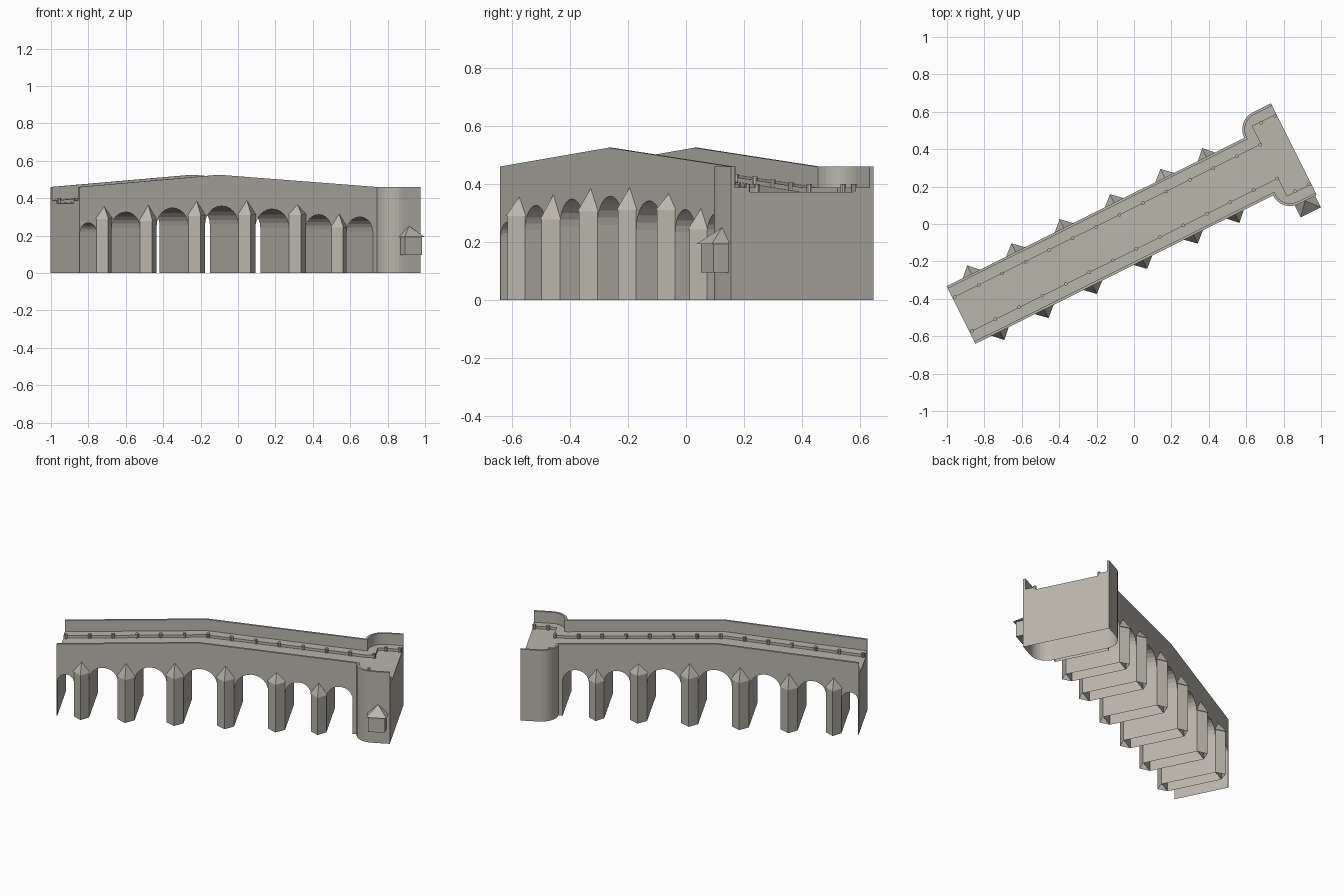
import bpy, bmesh, math
from mathutils import Matrix

if "Cube" in bpy.data.objects:
    bpy.data.objects.remove(bpy.data.objects["Cube"])

# Bridge frame: u along the bridge, v across it, turned in plan
ANG = math.radians(26.5)
VC = -0.023
FRAME = Matrix.Translation((-VC * math.sin(ANG), VC * math.cos(ANG), 0)) @ Matrix.Rotation(ANG, 4, 'Z')
U0, UP, UB, U1 = -1.045, -0.207, 0.733, 0.943   # left end, crest, bastion start, right end
HW, T, R = 0.172, 0.014, 0.102                  # half width, parapet thickness, bastion corner
ROAD, WALK, TOP, RISE = 0.372, 0.388, 0.46, 0.065

stone = bpy.data.materials.new("stone")
stone.diffuse_color = (0.49, 0.465, 0.41, 1)
stone.use_nodes = True
stone.node_tree.nodes["Principled BSDF"].inputs["Base Color"].default_value = stone.diffuse_color


def finish(name, bm, open_base=False):
    bmesh.ops.recalc_face_normals(bm, faces=bm.faces)
    if open_base:
        base = [f for f in bm.faces if all(v.co.z < 1e-4 for v in f.verts)]
        bmesh.ops.delete(bm, geom=base, context='FACES')
    big = [f for f in bm.faces if len(f.verts) > 4]
    bmesh.ops.triangulate(bm, faces=big, ngon_method='EAR_CLIP')
    me = bpy.data.meshes.new(name)
    bm.to_mesh(me)
    bm.free()
    me.materials.append(stone)
    ob = bpy.data.objects.new(name, me)
    ob.matrix_world = FRAME
    bpy.context.collection.objects.link(ob)
    return ob


def prism(bm, pts, a, b, plan=False):
    """Extrude a (u,z) profile across v, or a (u,v) plan up z."""
    def put(p, w):
        return bm.verts.new((p[0], p[1], w) if plan else (p[0], w, p[1]))
    lo = [put(p, a) for p in pts]
    hi = [put(p, b) for p in pts]
    bm.faces.new(lo)
    bm.faces.new(hi[::-1])
    n = len(pts)
    for i in range(n):
        j = (i + 1) % n
        bm.faces.new((lo[i], lo[j], hi[j], hi[i]))


def poly(bm, verts, faces):
    vs = [bm.verts.new(v) for v in verts]
    for f in faces:
        bm.faces.new([vs[i] for i in f])


def road_z(u):
    if u < UP:
        return ROAD + RISE * (u - U0) / (UP - U0)
    return ROAD + RISE * max(0, UB - u) / (UB - UP)


# Arched body: (left, right, crown height) for each arch
arches = [(-1.04, -0.942, 0.268), (-0.852, -0.683, 0.326), (-0.583, -0.394, 0.348),
          (-0.294, -0.094, 0.358), (0.006, 0.208, 0.342), (0.308, 0.462, 0.312),
          (0.552, 0.708, 0.30)]
prof = [(U0, 0)]
for l, r, crown in arches:
    c, rad = (l + r) / 2, (r - l) / 2
    prof.append((l, 0))
    for k in range(13):
        t = math.pi * (1 - k / 12)
        prof.append((c + rad * math.cos(t), crown - rad + rad * math.sin(t)))
    prof.append((r, 0))
prof += [(UB, 0), (UB, ROAD), (UP, ROAD + RISE), (U0, ROAD)]
bm = bmesh.new()
prism(bm, prof, -HW, HW)
finish("arched_body", bm, True)


# Round-cornered bastion outline on the +v side
def corner(rad):
    cu = UB + R
    return [(cu - rad * math.cos(k * math.pi / 16), HW + rad * math.sin(k * math.pi / 16))
            for k in range(9)]


outer = corner(R) + [(U1, HW + R)]
inner = corner(R - T) + [(U1, HW + R - T)]
bm = bmesh.new()
prism(bm, outer + [(u, -v) for u, v in reversed(outer)], 0, ROAD, True)
finish("bastion", bm, True)


# Strip that follows the hump of the deck
def hump(z0, z1, end):
    return [(U0, z0), (UP, z0 + RISE), (UB, z0), (end, z0),
            (end, z1), (UB, z1), (UP, z1 + RISE), (U0, z1)]


KERB, KERB2, UK = 0.101, 0.208, 0.80
for s, side in ((1, "back"), (-1, "front")):
    def flip(pts):
        return [(u, s * v) for u, v in pts]

    # Parapets
    bm = bmesh.new()
    prism(bm, hump(ROAD, TOP, UB + T), s * (HW - T), s * HW)
    prism(bm, flip(outer + inner[::-1]), ROAD, TOP, True)
    finish(side + "_parapet", bm)

    # Raised sidewalk
    bm = bmesh.new()
    prism(bm, hump(ROAD, WALK, UB + T), s * KERB, s * (HW - T))
    prism(bm, flip(inner + [(U1, KERB2), (UK, KERB2), (UK, KERB), (UB + T, KERB)]), ROAD, WALK, True)
    finish(side + "_sidewalk", bm)

    # Bollards along the kerb
    bm = bmesh.new()
    spots = [(-1.03 + 0.1403 * i, KERB) for i in range(14)] + [(0.849, KERB2 - 0.003), (0.932, KERB2 - 0.003)]
    for u, v in spots:
        bmesh.ops.create_cone(bm, cap_ends=True, segments=8, radius1=0.01, radius2=0.01, depth=0.028,
                              matrix=Matrix.Translation((u, s * v, road_z(u) + 0.014)))
    finish(side + "_bollards", bm)

    # Pointed cutwaters with pyramid caps: centre, half width, cap base, apex
    bm = bmesh.new()
    for u, h, zb, za in ((-0.897, 0.045, 0.29, 0.356), (-0.633, 0.05, 0.278, 0.364),
                         (-0.344, 0.05, 0.305, 0.385), (-0.044, 0.05, 0.31, 0.388),
                         (0.258, 0.05, 0.31, 0.366), (0.507, 0.045, 0.243, 0.316)):
        d = 0.045
        prism(bm, flip([(u - h, HW), (u, HW + d), (u + h, HW)]), 0, zb, True)
        e = 0.006
        poly(bm, [(u - h - e, s * HW, zb), (u, s * (HW + d + e), zb),
                  (u + h + e, s * HW, zb), (u, s * HW, za)],
             [(0, 1, 2), (0, 1, 3), (1, 2, 3), (0, 2, 3)])
    finish(side + "_cutwaters", bm, True)

# Small hut hung on the front of the bastion
W = -(HW + R)
bm = bmesh.new()
prism(bm, [(0.823, W), (0.823, W - 0.056), (0.922, W - 0.056), (0.922, W)], 0.095, 0.193, True)
finish("hut_body", bm)
bm = bmesh.new()
poly(bm, [(0.813, W, 0.193), (0.813, W - 0.069, 0.193), (0.934, W - 0.069, 0.193),
          (0.934, W, 0.193), (0.874, W, 0.25)],
     [(0, 1, 2, 3), (0, 1, 4), (1, 2, 4), (2, 3, 4), (0, 3, 4)])
finish("hut_roof", bm)
